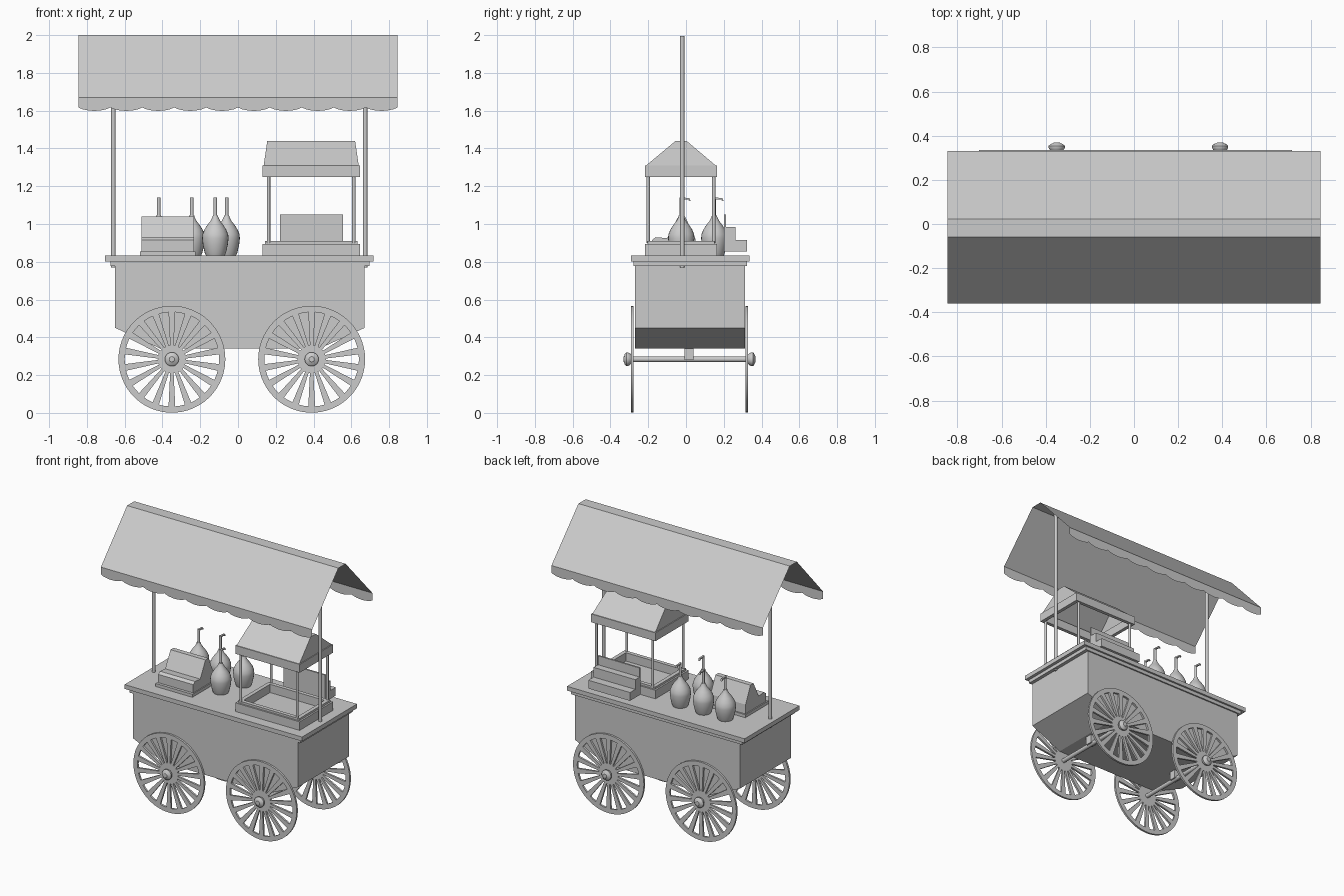
import bpy, bmesh
from math import sin, cos, pi
from mathutils import Matrix, Vector

if "Cube" in bpy.data.objects:
    bpy.data.objects.remove(bpy.data.objects["Cube"])


def finish(name, bm, smooth=False, normals=True):
    if normals:
        bmesh.ops.recalc_face_normals(bm, faces=bm.faces)
    me = bpy.data.meshes.new(name)
    bm.to_mesh(me)
    bm.free()
    ob = bpy.data.objects.new(name, me)
    bpy.context.collection.objects.link(ob)
    if smooth:
        bpy.ops.object.select_all(action='DESELECT')
        ob.select_set(True)
        bpy.context.view_layer.objects.active = ob
        bpy.ops.object.shade_smooth_by_angle(angle=0.7)
    return ob


def skin(bm, loops, cap0=True, cap1=True):
    """Join closed point loops into a tube, optionally capped."""
    vs = [[bm.verts.new(p) for p in loop] for loop in loops]
    n = len(vs[0])
    for a, b in zip(vs, vs[1:]):
        for i in range(n):
            j = (i + 1) % n
            bm.faces.new((a[i], a[j], b[j], b[i]))
    if cap0:
        bm.faces.new(vs[0][::-1])
    if cap1:
        bm.faces.new(vs[-1])


def rects(name, rings, cap0=True, cap1=True):
    """Stack of rectangles given as (x0, x1, y0, y1, z)."""
    bm = bmesh.new()
    skin(bm, [[(a, c, z), (b, c, z), (b, d, z), (a, d, z)] for a, b, c, d, z in rings], cap0, cap1)
    return finish(name, bm)


def box(name, x0, x1, y0, y1, z0, z1):
    return rects(name, [(x0, x1, y0, y1, z0), (x0, x1, y0, y1, z1)])


def lathe(name, prof, loc, axis='Z', seg=24):
    """Turn a (radius, height) profile around an axis."""
    bm = bmesh.new()
    skin(bm, [[(r * cos(2 * pi * i / seg), r * sin(2 * pi * i / seg), h) for i in range(seg)]
              for r, h in prof])
    if axis == 'Y':
        bm.transform(Matrix.Rotation(-pi / 2, 4, 'X'))
    bm.transform(Matrix.Translation(loc))
    return finish(name, bm, True)


def extrude(name, prof, axis, a, b):
    """Extrude a side profile along X (y,z points) or Y (x,z points)."""
    bm = bmesh.new()
    skin(bm, [[(t, u, z) if axis == 'X' else (u, t, z) for u, z in prof] for t in (a, b)])
    return finish(name, bm)


# cart body with sloped ends, and countertop
extrude('cart_body', [(-.65, .78), (-.65, .45), (-.41, .34), (.43, .34), (.67, .45), (.67, .78)],
        'Y', -.27, .312)
box('counter_trim', -.675, .695, -.277, .322, .777, .802)
box('countertop', -.703, .717, -.292, .335, .802, .833)

# axles, brackets, wheels
WZ, R, RI, HUB, T, N = .284, .283, .25, .075, .007, 18


def wheel(name, x, y, side):
    bm = bmesh.new()
    seg = 54
    # rim as a closed square-section ring
    loops = [[(r * cos(2 * pi * i / seg), t, r * sin(2 * pi * i / seg)) for i in range(seg)]
             for r, t in ((RI, -T), (R, -T), (R, T), (RI, T), (RI, -T))]
    skin(bm, loops, False, False)
    # centre plate
    skin(bm, [[(HUB * cos(2 * pi * i / 36), t, HUB * sin(2 * pi * i / 36)) for i in range(36)]
              for t in (-T, T)])
    # tapered spokes
    for k in range(N):
        a = 2 * pi * (k + .5) / N
        u, v = Vector((cos(a), 0, sin(a))), Vector((-sin(a), 0, cos(a)))
        skin(bm, [[u * r + v * w + Vector((0, t, 0)) for r, w in
                   ((HUB - .005, -.009), (RI + .004, -.018), (RI + .004, .018), (HUB - .005, .009))]
                  for t in (-T, T)])
    bmesh.ops.remove_doubles(bm, verts=bm.verts, dist=1e-5)
    bm.transform(Matrix.Translation((x, y, WZ)))
    finish(name, bm, True)
    prof = [(.018, 0), (.03, .012), (.037, .024), (.037, .032), (.027, .041), (.018, .043), (.014, .047)]
    lathe(name + '_hub', [(r, h * side) for r, h in prof], (x, y, WZ), 'Y')


for label, x in (('left', -.35), ('right', .39)):
    wheel(label + '_front_wheel', x, -.284, -1)
    wheel(label + '_back_wheel', x, .322, 1)
    lathe(label + '_axle', [(.015, -.285), (.015, .325)], (x, 0, WZ), 'Y', 16)
    box(label + '_axle_bracket', x - .025, x + .025, -.008, .04, .28, .4)

# canopy poles
for label, x in (('left', -.66), ('right', .673)):
    lathe(label + '_canopy_pole', [(.0115, .77), (.0115, 1.995)], (x, -.02, 0), 'Z', 16)

# canopy: one thin sheet with scalloped valances
bm = bmesh.new()
CX, SC, PER = .845, 10, 8
prof = [(-.36, 1.67), (-.06, 2), (.022, 2), (.33, 1.67)]
cols = [[bm.verts.new((x, y, z)) for y, z in prof] for x in (-CX, CX)]
for i in range(3):
    bm.faces.new((cols[0][i], cols[1][i], cols[1][i + 1], cols[0][i + 1]))
for y in (-.36, .33):
    strip = []
    for i in range(SC * PER + 1):
        x = -CX + 2 * CX * i / (SC * PER)
        low = 1.617 - .018 * sin(pi * (i % PER) / PER) ** .7
        strip.append((bm.verts.new((x, y, 1.67)), bm.verts.new((x, y, low))))
    for (a, b), (c, d) in zip(strip, strip[1:]):
        bm.faces.new((a, b, d, c) if y < 0 else (a, c, d, b))
finish('canopy', bm, normals=False)

# snack machine: tray base, corner posts, hollow hipped roof
X0, X1, Y0, Y1 = .13, .645, -.217, .163


def inset(d, z):
    return (X0 + d, X1 - d, Y0 + d, Y1 - d, z)


rects('machine_base', [inset(0, .833), inset(0, .895), inset(.012, .895), inset(.012, .91),
                       inset(.04, .91), inset(.04, .85)])
for i, x in enumerate((.162, .613)):
    for j, y in enumerate((-.2, .147)):
        lathe(f'machine_post_{i}{j}', [(.009, .9), (.009, 1.27)], (x, y, 0), 'Z', 12)
rects('machine_roof', [inset(.025, 1.31), inset(.025, 1.25), inset(0, 1.25), inset(0, 1.31),
                       inset(.006, 1.31), (.155, .62, -.055, .003, 1.44)], cap0=False)

# stepped display shelf at the back
extrude('back_step_shelf', [(.2, .855), (.322, .855), (.322, .915), (.262, .915), (.262, .985),
                            (.212, .985), (.212, 1.05), (.2, 1.05)], 'X', .222, .556)

# stepped sloping display at the front left
box('front_display_base', -.52, -.225, -.2, .065, .833, .855)
extrude('front_display', [(-.18, .855), (-.18, .915), (-.16, .93), (-.1, .925), (-.04, 1.04),
                          (-.005, 1.04), (.05, .92), (.055, .855)], 'X', -.512, -.232)

# syrup bottles with bent spouts
prof = [(.05, .833), (.057, .85), (.066, .89), (.07, .925), (.068, .945), (.058, .97),
        (.042, .995), (.025, 1.017), (.016, 1.035), (.013, 1.045)]
for i, (x, y) in enumerate(((-.42, .15), (-.245, .15), (-.12, -.025), (-.06, .15))):
    lathe(f'bottle_{i}', prof, (x, y, 0))
    lathe(f'bottle_spout_{i}', [(.009, 1.04), (.009, 1.14)], (x, y, 0), 'Z', 12)
    extrude(f'bottle_nozzle_{i}', [(y, 1.14), (y + .042, 1.138), (y + .05, 1.122), (y + .042, 1.122),
                                   (y + .036, 1.129), (y, 1.129)], 'X', x - .006, x + .006)
